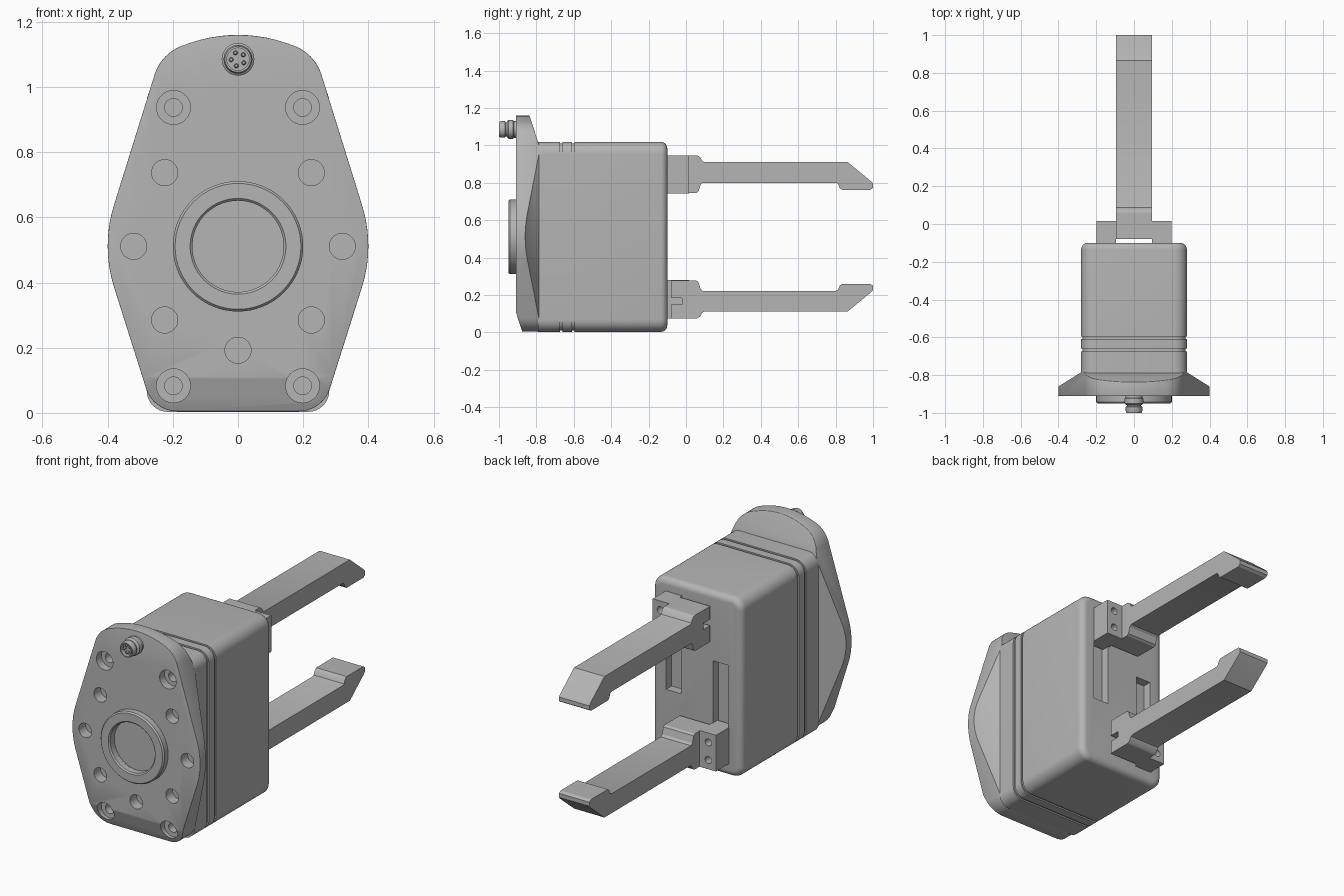
import bpy, bmesh, math
from mathutils import Vector

cube = bpy.data.objects.get("Cube")
if cube:
    bpy.data.objects.remove(cube)

grey = bpy.data.materials.new("machined_grey")
grey.use_nodes = True
tone = (0.46, 0.46, 0.46, 1)
grey.diffuse_color = tone
grey.node_tree.nodes["Principled BSDF"].inputs["Base Color"].default_value = tone

MID = 0.511  # height of the central axis


def finish(name, bm):
    bmesh.ops.recalc_face_normals(bm, faces=bm.faces[:])
    mesh = bpy.data.meshes.new(name)
    bm.to_mesh(mesh)
    bm.free()
    mesh.materials.append(grey)
    ob = bpy.data.objects.new(name, mesh)
    bpy.context.collection.objects.link(ob)
    return ob


def loft_bm(rings):
    """Skin a list of equal-length closed rings and cap both ends."""
    bm = bmesh.new()
    rows = [[bm.verts.new(p) for p in ring] for ring in rings]
    for a, b in zip(rows, rows[1:]):
        for i in range(len(a)):
            j = (i + 1) % len(a)
            bm.faces.new((a[i], a[j], b[j], b[i]))
    bm.faces.new(rows[0])
    bm.faces.new(rows[-1])
    return bm


def loft(name, rings):
    return finish(name, loft_bm(rings))


def lathe(name, x, z, profile, n=48):
    """Turn (radius, y) pairs about an axis along y."""
    turn = [2 * math.pi * i / n for i in range(n)]
    return loft(name, [[(x + r * math.cos(t), y, z + r * math.sin(t)) for t in turn]
                       for r, y in profile])


def box(name, x0, x1, y0, y1, z0, z1):
    return loft(name, [[(x0, y, z0), (x1, y, z0), (x1, y, z1), (x0, y, z1)] for y in (y0, y1)])


def rounded(corners, steps=10):
    """Round the corners (x, z, radius) of a closed outline."""
    out = []
    for i, (x, z, r) in enumerate(corners):
        p = Vector((x, z))
        a = (Vector(corners[i - 1][:2]) - p).normalized()
        b = (Vector(corners[(i + 1) % len(corners)][:2]) - p).normalized()
        half = a.angle(b) / 2
        centre = p + (a + b).normalized() * r / math.sin(half)
        start = p + a * r / math.tan(half) - centre
        end = p + b * r / math.tan(half) - centre
        sweep = math.pi - 2 * half
        for k in range(steps + 1):
            t = k / steps
            out.append(centre + (start * math.sin((1 - t) * sweep)
                                 + end * math.sin(t * sweep)) / math.sin(sweep))
    return out


def activate(ob):
    bpy.ops.object.select_all(action='DESELECT')
    bpy.context.view_layer.objects.active = ob
    ob.select_set(True)


def bevel(ob, width, angle):
    mod = ob.modifiers.new("edge", 'BEVEL')
    mod.width, mod.segments = width, 3
    mod.limit_method, mod.angle_limit = 'ANGLE', math.radians(angle)
    activate(ob)
    bpy.ops.object.modifier_apply(modifier=mod.name)


def cut(ob, cutter):
    mod = ob.modifiers.new("cut", 'BOOLEAN')
    mod.operation, mod.solver, mod.object = 'DIFFERENCE', 'EXACT', cutter
    activate(ob)
    bpy.ops.object.modifier_apply(modifier=mod.name)
    bpy.data.objects.remove(cutter)


def hole(ob, x, z, r, y0, y1):
    cut(ob, lathe("hole_cutter", x, z, [(r, y0), (r, y1)], 32))


# Mounting flange: rounded outline, planed off at sides, top and lower front
right_side = [(0.26, 0.005, 0.1), (0.42, MID, 0.42), (0.235, 1.105, 0.14)]
left_side = [(-x, z, r) for x, z, r in reversed(right_side)]
outline = rounded(right_side + [(0, 1.185, 0.45)] + left_side)
bm = loft_bm([[(p.x, y, p.y) for p in outline] for y in (-0.91, -0.785)])
planes = [((0.28, -0.785, 0), (0.075, 0.12, 0)), ((-0.28, -0.785, 0), (-0.075, 0.12, 0)),
          ((0, -0.785, 1.0), (0, 0.16, 0.052)), ((0, -0.91, 0.11), (0, -0.11, -0.036))]
for point, normal in planes:
    res = bmesh.ops.bisect_plane(bm, geom=bm.verts[:] + bm.edges[:] + bm.faces[:], dist=1e-5,
                                 plane_co=point, plane_no=Vector(normal).normalized(),
                                 clear_outer=True)
    edges = [e for e in res["geom_cut"] if isinstance(e, bmesh.types.BMEdge) and e.is_boundary]
    bmesh.ops.edgeloop_fill(bm, edges=edges)
flange = finish("mounting_flange", bm)
bevel(flange, 0.011, 66)

# Flange holes, counterbores and the seat of the central bore
for s in (-1, 1):
    for x, z in ((0.225, 0.737), (0.32, MID), (0.225, 0.285)):
        hole(flange, s * x, z, 0.04, -0.95, -0.85)
    for z in (0.937, 0.083):
        hole(flange, s * 0.198, z, 0.052, -0.95, -0.865)
        hole(flange, s * 0.198, z, 0.027, -0.95, -0.80)
hole(flange, 0, 0.192, 0.04, -0.95, -0.85)
hole(flange, 0, MID, 0.14, -0.95, -0.80)

# Raised ring around the bore
lathe("centring_ring", 0, MID, [(0.14, -0.905), (0.2, -0.905), (0.2, -0.942), (0.193, -0.95),
                                (0.147, -0.95), (0.14, -0.943), (0.14, -0.906)], 64)

# Round plug with pins
PLUG_Z = 1.085
lathe("plug_socket", 0, PLUG_Z,
      [(0.045, -0.905), (0.045, -0.92), (0.05, -0.925), (0.05, -0.95), (0.044, -0.956),
       (0.038, -0.958), (0.038, -0.964), (0.044, -0.968), (0.044, -0.988), (0.04, -1.0),
       (0.034, -1.0), (0.034, -0.975)])
for i in range(5):
    t = math.radians(40 + 72 * i)
    lathe("plug_pin", 0.021 * math.cos(t), PLUG_Z + 0.021 * math.sin(t),
          [(0.007, -0.97), (0.007, -0.99), (0.004, -0.994)], 12)

# Body: rounded box with two grooves and a rounded rear rim
stations = [(-0.79, 0)]
for y0, y1 in ((-0.675, -0.66), (-0.61, -0.596)):
    stations += [(y0, 0), (y0, 0.008), (y1, 0.008), (y1, 0)]
for k in range(7):
    t = math.radians(15 * k)
    stations.append((-0.135 + 0.035 * math.sin(t), 0.035 * (1 - math.cos(t))))
rings = []
for y, d in stations:
    w, h, r = 0.28 - d, 0.508 - d, 0.065 - d
    rect = rounded([(-w, -h, r), (w, -h, r), (w, h, r), (-w, h, r)], 8)
    rings.append([(p.x, y, MID + p.y) for p in rect])
body = loft("gripper_body", rings)

# Guide slots in the rear face
for s in (-1, 1):
    lo, hi = sorted((MID - s * 0.12, MID + s * 0.42))
    x0, x1 = sorted((s * 0.1, s * 0.195))
    cut(body, box("slot_cutter", x0, x1, -0.15, -0.05, lo, hi))

# Two fingers, each the other turned half way round the central axis
side = [(-0.08, 0.745), (0.055, 0.745), (0.067, 0.753), (0.078, 0.79), (0.09, 0.80),
        (0.80, 0.80), (0.812, 0.795), (0.822, 0.772), (0.835, 0.762), (0.985, 0.762),
        (1.0, 0.772), (1.0, 0.795), (0.99, 0.807), (0.865, 0.91), (0.1, 0.91),
        (0.088, 0.915), (0.075, 0.938), (0.06, 0.947), (-0.08, 0.947)]
for s, label in ((1, "upper"), (-1, "lower")):
    def height(z):
        return MID + s * (z - MID)

    finger = loft(label + "_finger", [[(x, y, height(z)) for y, z in side]
                                      for x in (-0.095, 0.095)])
    # Key slot at the root
    lo, hi = sorted((height(0.837), height(0.872)))
    cut(finger, box("key_cutter", -0.12, 0.12, -0.1, -0.022, lo, hi))

    # Carrier block beside the root, with two screw holes
    lo, hi = sorted((height(0.742), height(0.947)))
    x0, x1 = sorted((s * 0.094, s * 0.198))
    block = box(label + "_carrier", x0, x1, -0.14, 0.015, lo, hi)
    for z in (0.795, 0.895):
        hole(block, s * 0.15, height(z), 0.02, -0.04, 0.05)

# Smooth curved faces, keep the edges crisp
for ob in list(bpy.context.scene.objects):
    if ob.type == 'MESH' and grey.name in ob.data.materials:
        activate(ob)
        bpy.ops.object.shade_smooth_by_angle(angle=math.radians(30))
